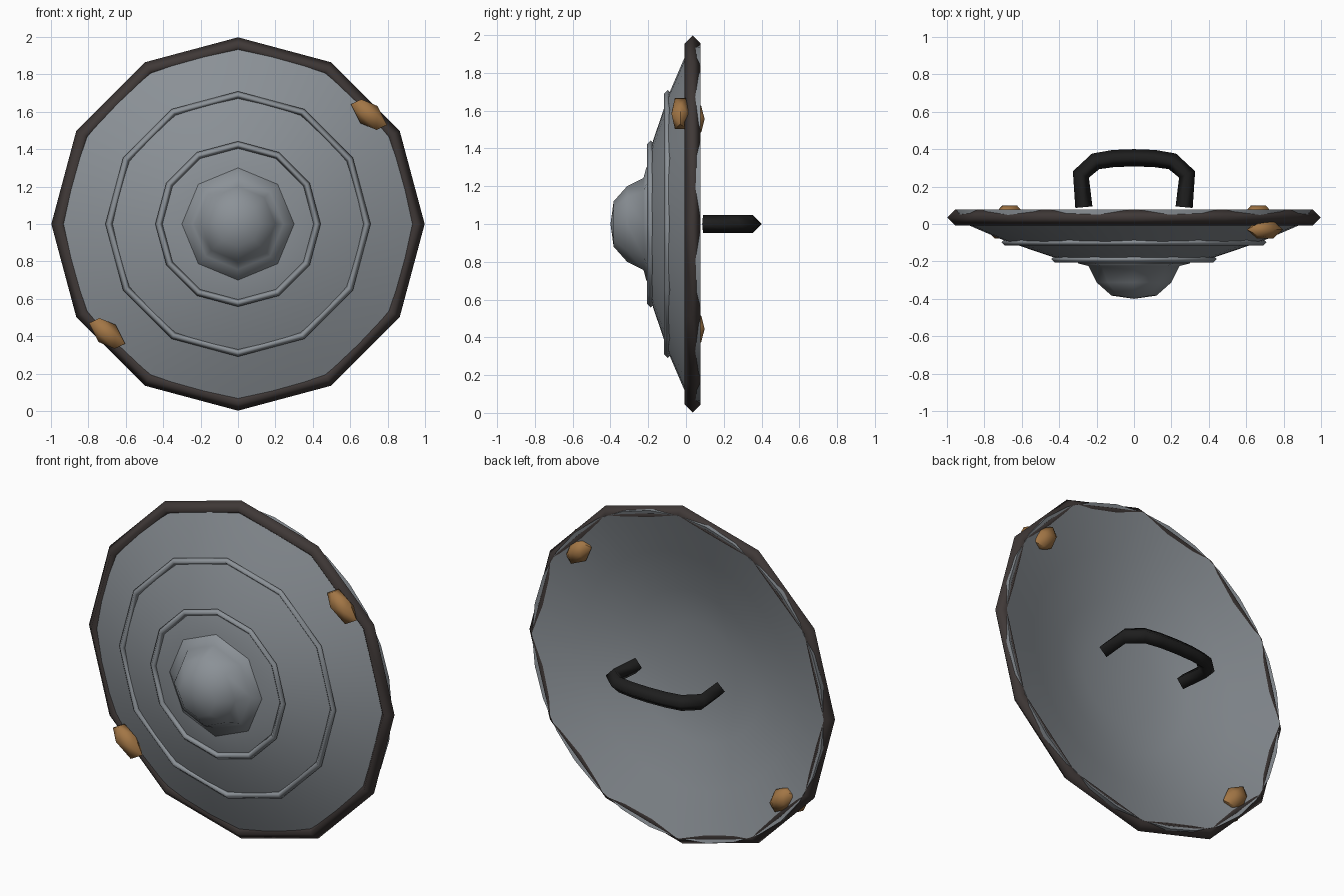
import bpy, bmesh, math
from mathutils import Vector, Matrix

if "Cube" in bpy.data.objects:
    bpy.data.objects.remove(bpy.data.objects["Cube"])


def material(name, rgb):
    m = bpy.data.materials.new(name)
    m.diffuse_color = (*rgb, 1)
    m.use_nodes = True
    m.node_tree.nodes["Principled BSDF"].inputs["Base Color"].default_value = m.diffuse_color
    return m


STEEL = material("grey steel", (0.26, 0.285, 0.31))
RIM = material("dark brown iron", (0.05, 0.04, 0.038))
GRIP = material("black leather", (0.013, 0.013, 0.013))
BRONZE = material("bronze", (0.36, 0.18, 0.06))


def finish(name, bm, mat, angle=40):
    bmesh.ops.remove_doubles(bm, verts=bm.verts, dist=1e-5)
    bmesh.ops.recalc_face_normals(bm, faces=bm.faces)
    me = bpy.data.meshes.new(name)
    bm.to_mesh(me)
    bm.free()
    me.materials.append(mat)
    ob = bpy.data.objects.new(name, me)
    bpy.context.collection.objects.link(ob)
    bpy.ops.object.select_all(action='DESELECT')
    ob.select_set(True)
    bpy.context.view_layer.objects.active = ob
    bpy.ops.object.shade_smooth_by_angle(angle=math.radians(angle))
    return ob


def lathe(name, profile, segs, mat, closed=False, angle=40):
    """Turn (radius, y) points about the shield axis, first vertex at the top."""
    bm = bmesh.new()
    rings = []
    for i in range(segs):
        a = 2 * math.pi * i / segs
        rings.append([bm.verts.new((r * math.sin(a), y, 1 + r * math.cos(a)))
                      for r, y in profile])
    n = len(profile)
    for i in range(segs):
        p, q = rings[i], rings[(i + 1) % segs]
        for j in range(n if closed else n - 1):
            k = (j + 1) % n
            if profile[j][0] == 0:
                bm.faces.new((p[j], p[k], q[k]))
            elif profile[k][0] == 0:
                bm.faces.new((p[j], p[k], q[j]))
            else:
                bm.faces.new((p[j], p[k], q[k], q[j]))
    return finish(name, bm, mat, angle)


def ring(name, major, minor, y, mat):
    """Twelve-sided hoop with a diamond cross-section."""
    pts = [(major + minor, y), (major, y + minor), (major - minor, y), (major, y - minor)]
    return lathe(name, pts, 12, mat, closed=True, angle=100)


# dished plate: domed front and hollow back
lathe("shield_plate",
      [(0, -0.215), (0.3, -0.205), (0.44, -0.175), (0.69, -0.09), (0.885, -0.006),
       (0.95, 0.022), (0.952, 0.077), (0.69, -0.01), (0.44, -0.09), (0.25, -0.122), (0, -0.135)],
      32, STEEL)

# rim and raised rings
ring("rim", 0.955, 0.043, 0.035, RIM)
ring("outer_ring", 0.69, 0.019, -0.097, STEEL)
ring("inner_ring", 0.423, 0.019, -0.187, STEEL)

# centre boss with a narrow flange
lathe("boss", [(0, -0.4), (0.12, -0.383), (0.2, -0.312), (0.243, -0.225), (0.3, -0.21),
               (0.3, -0.15), (0, -0.15)], 8, STEEL, angle=85)

# grip: four-sided tube swept along a bent path behind the plate
half = [(-0.268, 0.09), (-0.284, 0.265), (-0.205, 0.335), (-0.11, 0.35)]
path = [Vector((x, y, 1)) for x, y in half + [(0, 0.354)] + [(-x, y) for x, y in half[::-1]]]
bm = bmesh.new()
loops = []
for i, p in enumerate(path):
    d0 = (p - path[max(i - 1, 0)]).normalized()
    d1 = (path[min(i + 1, len(path) - 1)] - p).normalized()
    t = (d0 + d1).normalized()
    side = Vector((-t.y, t.x, 0)) * 0.046
    up = Vector((0, 0, 0.047))
    loops.append([bm.verts.new(p + o) for o in (side, up, -side, -up)])
for a, b in zip(loops, loops[1:]):
    for k in range(4):
        bm.faces.new((a[k], a[(k + 1) % 4], b[(k + 1) % 4], b[k]))
finish("grip", bm, GRIP, 100)


# bronze lumps on the rim, two in front and two behind
def lump(name, x, y, z, size):
    bm = bmesh.new()
    bmesh.ops.create_icosphere(bm, subdivisions=1, radius=1)
    m = (Matrix.Translation((x, y, z)) @ Matrix.Rotation(math.radians(45), 4, 'Y')
         @ Matrix.Diagonal((*size, 1)))
    bmesh.ops.transform(bm, matrix=m, verts=bm.verts)
    finish(name, bm, BRONZE, 50)


for s, side in ((1, "upper"), (-1, "lower")):
    lump(side + "_front_lump", 0.70 * s, -0.03, 1 + 0.585 * s, (0.12, 0.055, 0.065))
    lump(side + "_back_lump", 0.665 * s, 0.05, 1 + 0.555 * s, (0.1, 0.057, 0.065))
